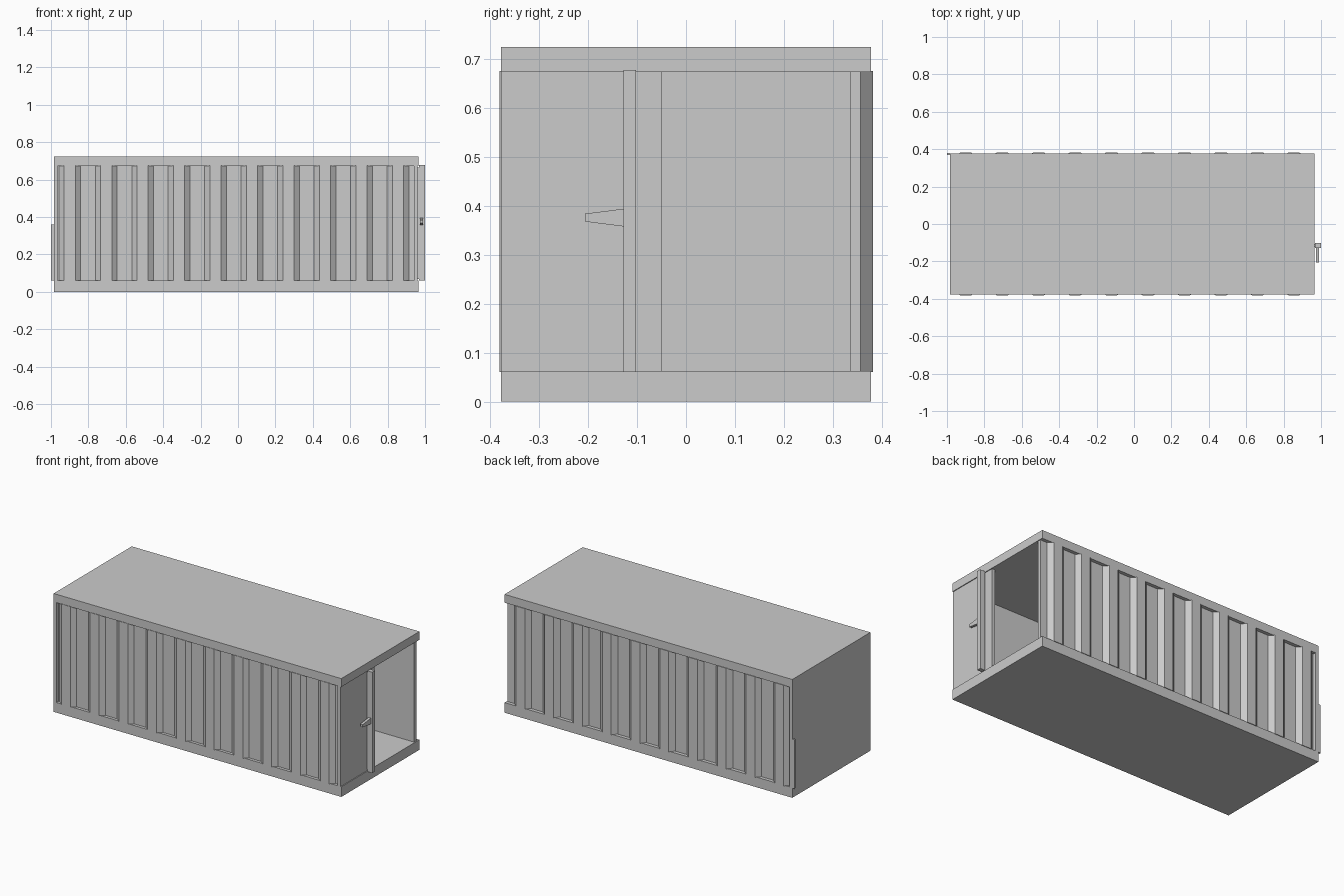
import bpy

if "Cube" in bpy.data.objects:
    bpy.data.objects.remove(bpy.data.objects["Cube"])

X0, X1 = -0.985, 0.965      # container ends
Y = 0.378                   # half width
Z0, Z1, H = 0.062, 0.674, 0.725


def mesh(name, verts, faces):
    me = bpy.data.meshes.new(name)
    me.from_pydata(verts, [], faces)
    me.update()
    ob = bpy.data.objects.new(name, me)
    bpy.context.collection.objects.link(ob)
    return ob


def prism(name, outline, lift):
    """Extrude a counter-clockwise outline of 3D points by the vector lift."""
    n = len(outline)
    verts = list(outline) + [tuple(a + b for a, b in zip(p, lift)) for p in outline]
    faces = [tuple(reversed(range(n))), tuple(range(n, 2 * n))]
    faces += [(i, (i + 1) % n, n + (i + 1) % n, n + i) for i in range(n)]
    return mesh(name, verts, faces)


def box(name, x0, x1, y0, y1, z0, z1):
    return prism(name, [(x0, y0, z0), (x1, y0, z0), (x1, y1, z0), (x0, y1, z0)],
                 (0, 0, z1 - z0))


def corrugated(name, side, inner, low, high):
    """Side wall with trapezoid ribs outside and a flat lining inside."""
    pts = [(X0, low)]
    for k in range(10):
        c = -0.9 + 0.195 * k
        pts += [(c - 0.058, low), (c - 0.03, high), (c + 0.03, high), (c + 0.058, low)]
    pts += [(X1 - 0.005, low), (X1 - 0.005, inner), (X0, inner)]
    outline = [(x, y * side, Z0 - 0.002) for x, y in pts]
    if side > 0:
        outline.reverse()
    return prism(name, outline, (0, 0, Z1 - Z0 + 0.004))


# Floor, roof and closed end
box("floor_base", X0, X1, -Y, Y, 0, Z0)
box("roof", X0, X1, -Y, Y, Z1, H)
box("closed_end_wall", X0, X0 + 0.02, -Y, Y, Z0, Z1)

# Corrugated long walls
corrugated("back_side_wall", 1, 0.335, 0.357, 0.382)
corrugated("front_side_wall", -1, 0.335, 0.360, 0.381)

# Closed door leaf on the open end
box("door", 0.94, 0.96, -Y, -0.05, Z0, Z1)

# Locking bar and tapered handle
box("locking_bar", 0.968, 1.0, -0.128, -0.102, 0.06, 0.678)
box("bar_mount", 0.955, 0.97, -0.122, -0.108, 0.07, 0.665)
prism("handle", [(0.974, -0.128, 0.358), (0.974, -0.128, 0.394),
                 (0.974, -0.207, 0.384), (0.974, -0.207, 0.368)], (0.016, 0, 0))

# Slim strip on the rear corner
box("corner_strip", -1.0, X0, 0.368, 0.380, 0.06, 0.36)
